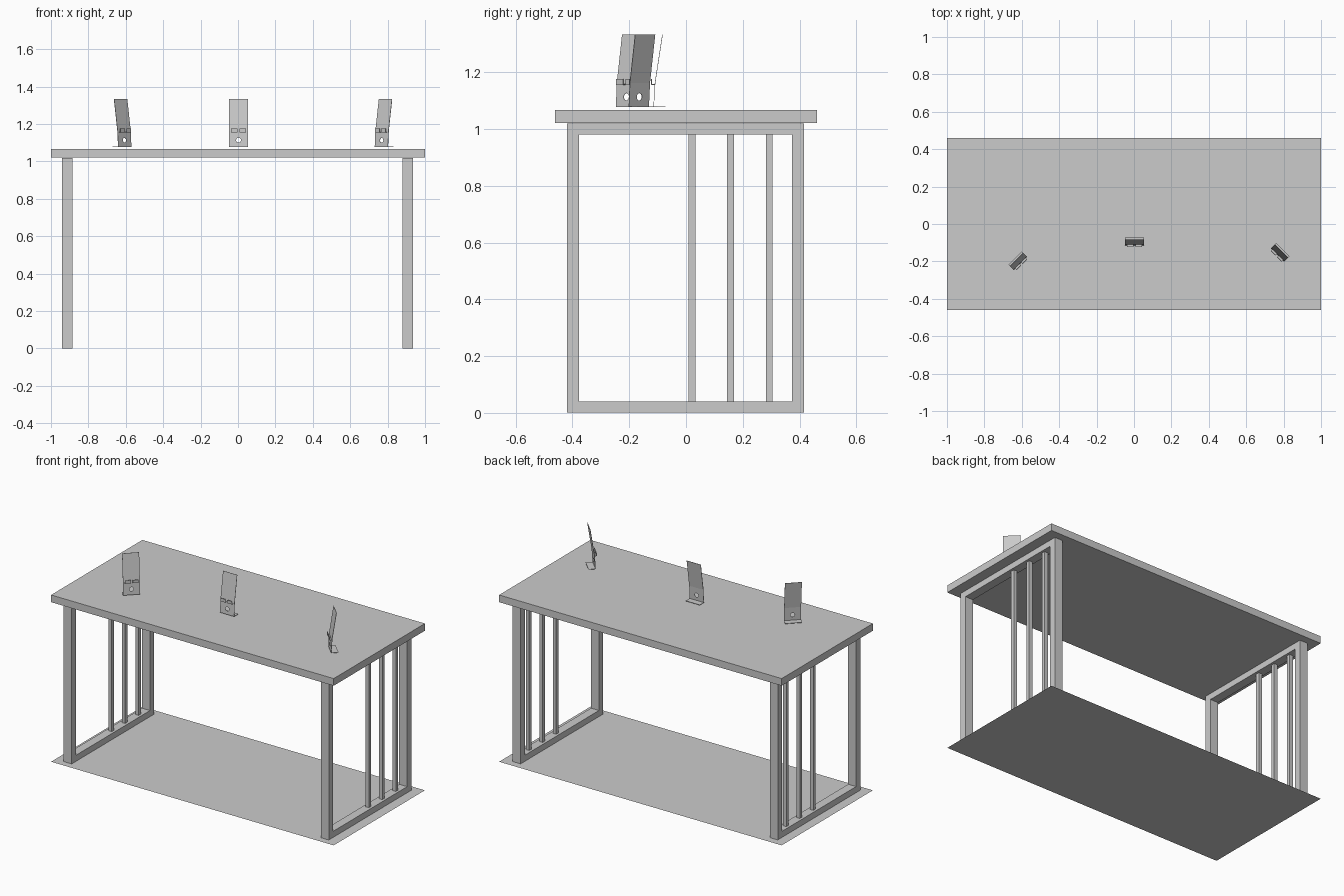
import bpy
import bmesh
from math import radians
from mathutils import Vector

cube = bpy.data.objects.get("Cube")
if cube:
    bpy.data.objects.remove(cube, do_unlink=True)

# One plain grey for everything
grey = bpy.data.materials.new("plain grey")
grey.use_nodes = True
colour = (0.6, 0.6, 0.6, 1)
grey.diffuse_color = colour
grey.node_tree.nodes["Principled BSDF"].inputs["Base Color"].default_value = colour


def add_object(name, bm):
    mesh = bpy.data.meshes.new(name)
    bm.to_mesh(mesh)
    bm.free()
    mesh.materials.append(grey)
    obj = bpy.data.objects.new(name, mesh)
    bpy.context.collection.objects.link(obj)
    return obj


def add_box(bm, low, high):
    low, high = Vector(low), Vector(high)
    verts = bmesh.ops.create_cube(bm, size=1)["verts"]
    bmesh.ops.scale(bm, vec=high - low, verts=verts)
    bmesh.ops.translate(bm, vec=(low + high) / 2, verts=verts)


def box(name, low, high):
    bm = bmesh.new()
    add_box(bm, low, high)
    return add_object(name, bm)


def add_sheet(bm, path, x0, x1):
    """Bent strip following a (y, z) path between two x positions."""
    rows = [[bm.verts.new((x, y, z)) for x in (x0, x1)] for y, z in path]
    for (a, b), (c, d) in zip(rows, rows[1:]):
        bm.faces.new((a, b, d, c))


def apply_modifier(obj, kind, **settings):
    mod = obj.modifiers.new(kind.title(), kind)
    for key, value in settings.items():
        setattr(mod, key, value)
    bpy.context.view_layer.objects.active = obj
    bpy.ops.object.modifier_apply(modifier=mod.name)


# Table top and the floor sheet below it
box("table_top", (-1, -0.461, 1.021), (1, 0.461, 1.067))
bm = bmesh.new()
add_sheet(bm, [(-0.461, 0), (0.461, 0)], -1, 1)
add_object("floor_sheet", bm)

# Leg frames with three upright bars each
front, back, top, bar = -0.419, 0.415, 1.019, 0.042
for side, x in (("right", -0.912), ("left", 0.908)):
    x0, x1 = x - 0.028, x + 0.028
    box(side + "_front_post", (x0, front, 0.001), (x1, front + bar, top))
    box(side + "_back_post", (x0, back - bar, 0.001), (x1, back, top))
    box(side + "_bottom_rail", (x0, front + bar, 0.001), (x1, back - bar, 0.04))
    box(side + "_top_rail", (x0, front + bar, 0.98), (x1, back - bar, top))
    for i in range(3):
        y = 0.021 + i * 0.136
        box(f"{side}_upright_{i + 1}", (x - 0.012, y - 0.012, 0.04),
            (x + 0.012, y + 0.012, 0.98))

# Sheet-metal stand: foot, leaning back plate and two lipped hooks
bm = bmesh.new()
add_sheet(bm, [(0.043, 0.001), (0.001, 0.001), (0.006, 0.085), (0.032, 0.255)],
          -0.05, 0.05)
stand = add_object("stand_center", bm)
apply_modifier(stand, "SOLIDIFY", thickness=0.002, offset=0)

# Round cable hole through the lower plate
bm = bmesh.new()
bmesh.ops.create_cone(bm, cap_ends=True, segments=16, radius1=0.013,
                      radius2=0.013, depth=0.03)
for v in bm.verts:
    v.co = (v.co.x, v.co.z, 0.036 - v.co.y)
bmesh.ops.recalc_face_normals(bm, faces=bm.faces)
cutter = add_object("hole_cutter", bm)
cutter.hide_render = True
apply_modifier(stand, "BOOLEAN", object=cutter, operation="DIFFERENCE",
               solver="EXACT")
bpy.data.objects.remove(cutter, do_unlink=True)

bm = bmesh.new()
bm.from_mesh(stand.data)
for x0, x1 in ((-0.04, -0.006), (0.006, 0.04)):
    add_box(bm, (x0, -0.008, 0.078), (x1, 0.006, 0.081))
    add_box(bm, (x0, -0.008, 0.081), (x1, -0.005, 0.098))
bm.to_mesh(stand.data)
bm.free()

# Three copies of the stand, the outer two turned towards the middle
stand.location = (0.003, -0.115, 1.0775)
for name, x, y, turn in (("stand_right", -0.605, -0.212, 45),
                         ("stand_left", 0.766, -0.167, -45)):
    copy = bpy.data.objects.new(name, stand.data)
    copy.location = (x, y, 1.0775)
    copy.rotation_euler.z = radians(turn)
    bpy.context.collection.objects.link(copy)
